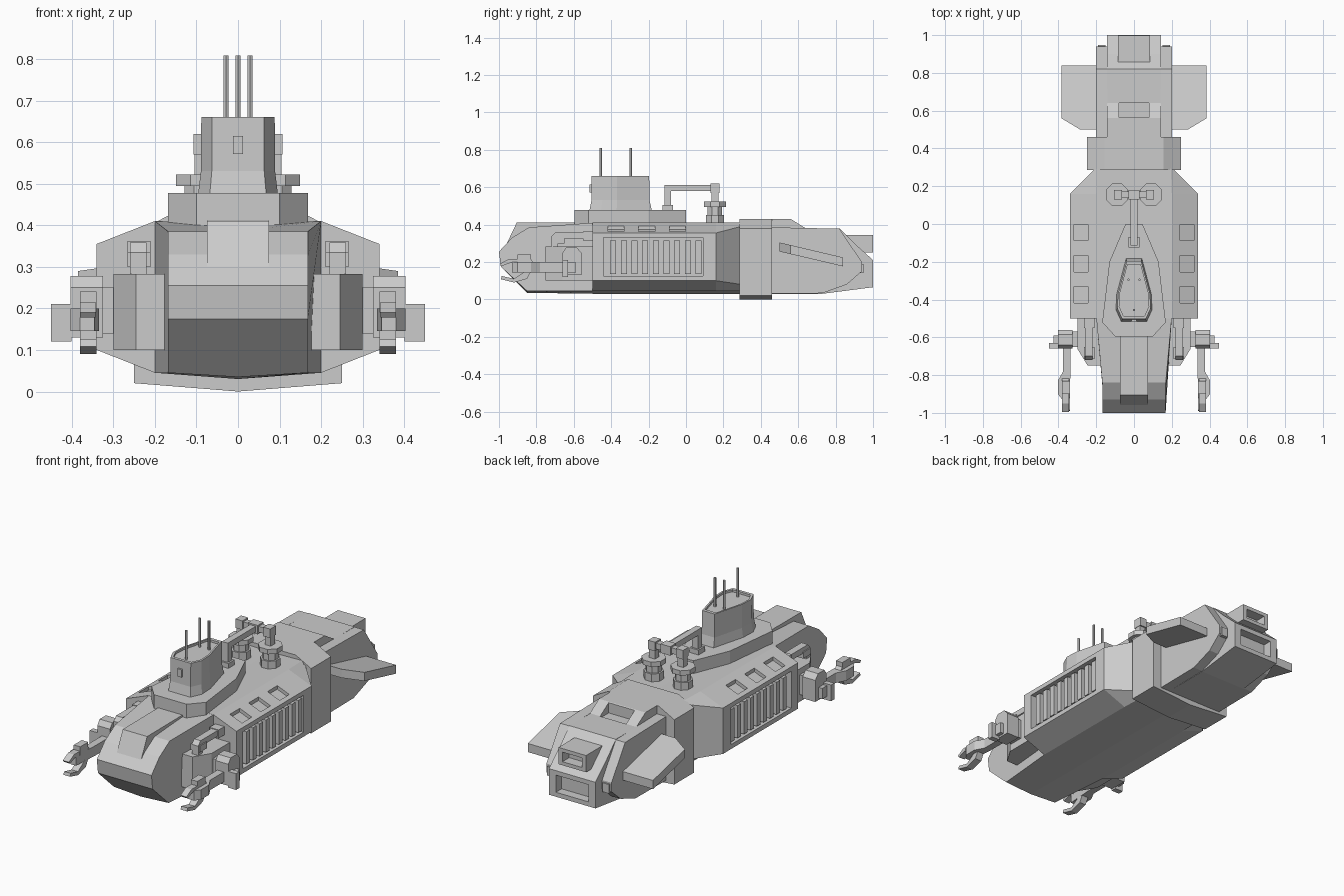
import bpy, bmesh, math
from mathutils import Vector

if "Cube" in bpy.data.objects:
    bpy.data.objects.remove(bpy.data.objects["Cube"])

hull_grey = bpy.data.materials.new("hull_grey")
hull_grey.diffuse_color = (0.6, 0.6, 0.6, 1)
hull_grey.use_nodes = True
hull_grey.node_tree.nodes["Principled BSDF"].inputs["Base Color"].default_value = hull_grey.diffuse_color


def make(name, verts, faces):
    me = bpy.data.meshes.new(name)
    bm = bmesh.new()
    vs = [bm.verts.new(v) for v in verts]
    for f in faces:
        bm.faces.new([vs[i] for i in f])
    bmesh.ops.recalc_face_normals(bm, faces=bm.faces)
    bm.to_mesh(me)
    bm.free()
    me.materials.append(hull_grey)
    ob = bpy.data.objects.new(name, me)
    bpy.context.collection.objects.link(ob)
    return ob


def rings(name, loops):
    """Join closed loops of equal length and cap the ends."""
    n = len(loops[0])
    faces = [list(range(n)), list(range(n * (len(loops) - 1), n * len(loops)))]
    for k in range(len(loops) - 1):
        for i in range(n):
            j = (i + 1) % n
            faces.append([k * n + i, k * n + j, (k + 1) * n + j, (k + 1) * n + i])
    return make(name, [v for l in loops for v in l], faces)


def loft(name, stations):
    """Mirrored half sections (x, z) placed along y."""
    loops = []
    for y, half in stations:
        full = half + [(-x, z) for x, z in reversed(half) if x > 0]
        loops.append([(x, y, z) for x, z in full])
    return rings(name, loops)


def slab(name, prof, x0, x1):
    """Side profile (y, z) extruded along x."""
    return rings(name, [[(x, y, z) for y, z in prof] for x in (x0, x1)])


def box(name, x, y, z):
    return slab(name, [(y[0], z[0]), (y[1], z[0]), (y[1], z[1]), (y[0], z[1])], *x)


def plan(name, levels):
    """Mirrored half outlines (x, y) stacked at heights."""
    return rings(name, [[(x, y, z) for x, y in h + [(-x, y) for x, y in reversed(h) if x > 0]]
                        for z, h in levels])


def prism(name, c, r, z0, z1, n=8):
    a = [math.tau * (i + 0.5) / n for i in range(n)]
    return rings(name, [[(c[0] + r * math.cos(t), c[1] + r * math.sin(t), z) for t in a]
                        for z in (z0, z1)])


def cut(ob, cutter):
    cutter.hide_render = True
    cutter.hide_set(True)
    m = ob.modifiers.new("cut", 'BOOLEAN')
    m.operation, m.solver, m.object = 'DIFFERENCE', 'EXACT', cutter


SIDES = ((1, "right"), (-1, "left"))

# Main body with wide flanks and tapered rear
mid = [(0, .405), (.2, .41), (.34, .355), (.34, .1), (.2, .045), (0, .03)]
end = [(0, .405), (.195, .41), (.205, .39), (.205, .08), (.195, .045), (0, .03)]
body = loft("body", [(-.5, mid), (.16, mid), (.295, end)])

# Nose: side profile with width and centre drop for the keel
nose_pts = [(-.49, .045, .2, .015), (-.85, .045, .168, .01), (-.99, .175, .168, 0),
            (-1, .255, .168, 0), (-.93, .33, .168, 0), (-.84, .385, .168, 0), (-.49, .41, .2, .005)]
rings("nose", [[(s * w, y, z - (0 if s else d)) for y, z, w, d in nose_pts] for s in (-1, 0, 1)])
slab("nose_panel", [(-.96, .295), (-.905, .41), (-.5, .412), (-.5, .36), (-.85, .33)], -.075, .075)

# Collar
col = [(0, .43), (.155, .43), (.25, .38), (.25, .02), (0, 0)]
loft("collar", [(.285, col), (.46, col)])

# Tail core, side plates and engine outlets
core = slab("tail_core", [(.45, .03), (.45, .43), (.56, .43), (.64, .38), (.82, .38), (.9, .3),
                          (1, .21), (1, .065), (.73, .03)], -.143, .143)
cut(core, box("lower_outlet_cutter", (-.1, .1), (.95, 1.1), (.09, .185)))
cut(core, box("top_hatch_cutter", (-.08, .08), (.565, .64), (.37, .5)))
upper = box("upper_outlet", (-.085, .085), (.85, .999), (.25, .343))
cut(upper, box("upper_outlet_cutter", (-.06, .06), (.94, 1.1), (.27, .323)))

wing_plan = [(.15, .5), (.285, .5), (.385, .56), (.385, .84), (.15, .84)]
claw_up = [(-.80, .18), (-.83, .215), (-.95, .215), (-.995, .19), (-.985, .178), (-.94, .195), (-.85, .18)]
claw_low = [(-.82, .165), (-.86, .15), (-.92, .11), (-.985, .125), (-.99, .108), (-.92, .09), (-.85, .11)]
pipe_prof = [(-.72, .24), (-.72, .335), (-.70, .358), (-.49, .358), (-.49, .325), (-.685, .325), (-.685, .24)]

for s, side in SIDES:
    def bx(name, x, y, z):
        return box(f"{side}_{name}", sorted((s * x[0], s * x[1])), y, z)

    def sl(name, prof, x0, x1):
        return slab(f"{side}_{name}", prof, s * x0, s * x1)

    # Tail side plate and sloped wing
    sl("tail_plate", [(.45, .385), (.82, .378), (.94, .2), (.94, .15), (.86, .08), (.73, .033), (.45, .03)], .14, .2)
    bx("tail_light", (.15, .19), (.93, .948), (.14, .19))
    rings(f"{side}_wing", [[(s * x, y, .28 - .235 * (y - .5) + h) for x, y in wing_plan] for h in (-.024, .024)])

    # Recessed flank grille with slats
    cut(body, bx("grille_cutter", (.305, .4), (-.44, .09), (.125, .33)))
    for i in range(9):
        y = -.405 + i * .057
        bx(f"grille_slat_{i}", (.3, .335), (y, y + .032), (.135, .315))

    # Shoulder hatches
    for i, y in enumerate((-.375, -.21, -.045)):
        c = bx(f"hatch_cutter_{i}", (.243, .317), (y - .043, y + .043), (-.02, .1))
        for v in c.data.vertices:
            v.co.z += .41 - .393 * (abs(v.co.x) - .2) - .0
        cut(body, c)

    # Chamfered front block with pipe
    rings(f"{side}_front_block", [[(s * x, y, z) for x, y in
          [(.16, -.75), (.245, -.75), (.3, -.66), (.3, -.49), (.16, -.49)]] for z in (.1, .283)])
    sl("feed_pipe", pipe_prof, .22, .26)
    bx("pipe_joint", (.21, .266), (-.715, -.65), (.3, .335))
    bx("pipe_foot", (.21, .266), (-.55, -.49), (.315, .362))

    # Manipulator arm
    bx("arm_mount", (.28, .35), (-.65, -.57), (.14, .25))
    sl("arm_shoulder", [(-.66, .13), (-.56, .13), (-.56, .25), (-.585, .278), (-.64, .278), (-.66, .25)], .325, .403)
    bx("arm_motor", (.4, .45), (-.66, -.63), (.12, .21))
    bx("arm_motor_link", (.4, .425), (-.65, -.59), (.14, .2))
    rings(f"{side}_forearm", [[(s * x, y, z) for x, y in
          [(.335, -.65), (.335, -.78), (.345, -.93), (.38, -.93), (.403, -.90), (.403, -.83), (.375, -.78), (.375, -.65)]]
          for z in (.145, .2)])
    bx("wrist_cap", (.34, .38), (-.90, -.83), (.19, .24))
    sl("claw_upper", claw_up, .343, .38)
    sl("claw_lower", claw_low, .34, .38)

    # Deck winch pots
    c = (s * .09, .155)
    prism(f"{side}_pot_base", c, .052, .39, .45)
    prism(f"{side}_pot_neck", c, .042, .44, .5)
    prism(f"{side}_pot_rim", c, .064, .495, .522)
    bx("pot_post", (.07, .105), (.137, .173), (.51, .6))
    bx("pot_elbow", (.064, .107), (.13, .18), (.57, .62))
    bx("pot_crossbar", (0, .09), (.138, .172), (.58, .612))

# Centre transfer pipe
box("pipe_run", (-.018, .018), (-.115, .17), (.58, .612))
box("pipe_hub", (-.03, .03), (.13, .18), (.57, .62))
box("pipe_drop", (-.018, .018), (-.115, -.08), (.45, .61))
box("pipe_drop_base", (-.028, .028), (-.125, -.07), (.47, .505))

# Tower deck and conning tower with sunken top
deck = [(.1, -.595), (.168, -.52), (.13, -.2), (.045, 0)]
plan("tower_deck", [(.385, deck), (.478, deck)])
tower = [(.065, -.51), (.092, -.45), (.088, -.37), (.04, -.19)]


def grow(k):
    return [(x * k, -.36 + (y + .36) * k) for x, y in tower]


tw = plan("tower", [(.47, grow(1.05)), (.53, grow(.97)), (.66, grow(.96))])
cut(tw, plan("tower_top_cutter", [(.648, grow(.85)), (.7, grow(.85))]))
box("tower_lamp", (-.012, .012), (-.515, -.48), (.572, .615))
for i, (x, y) in enumerate([(-.029, -.295), (0, -.455), (.029, -.295)]):
    prism(f"antenna_{i}", (x, y), .007, .64, .808, 6)
